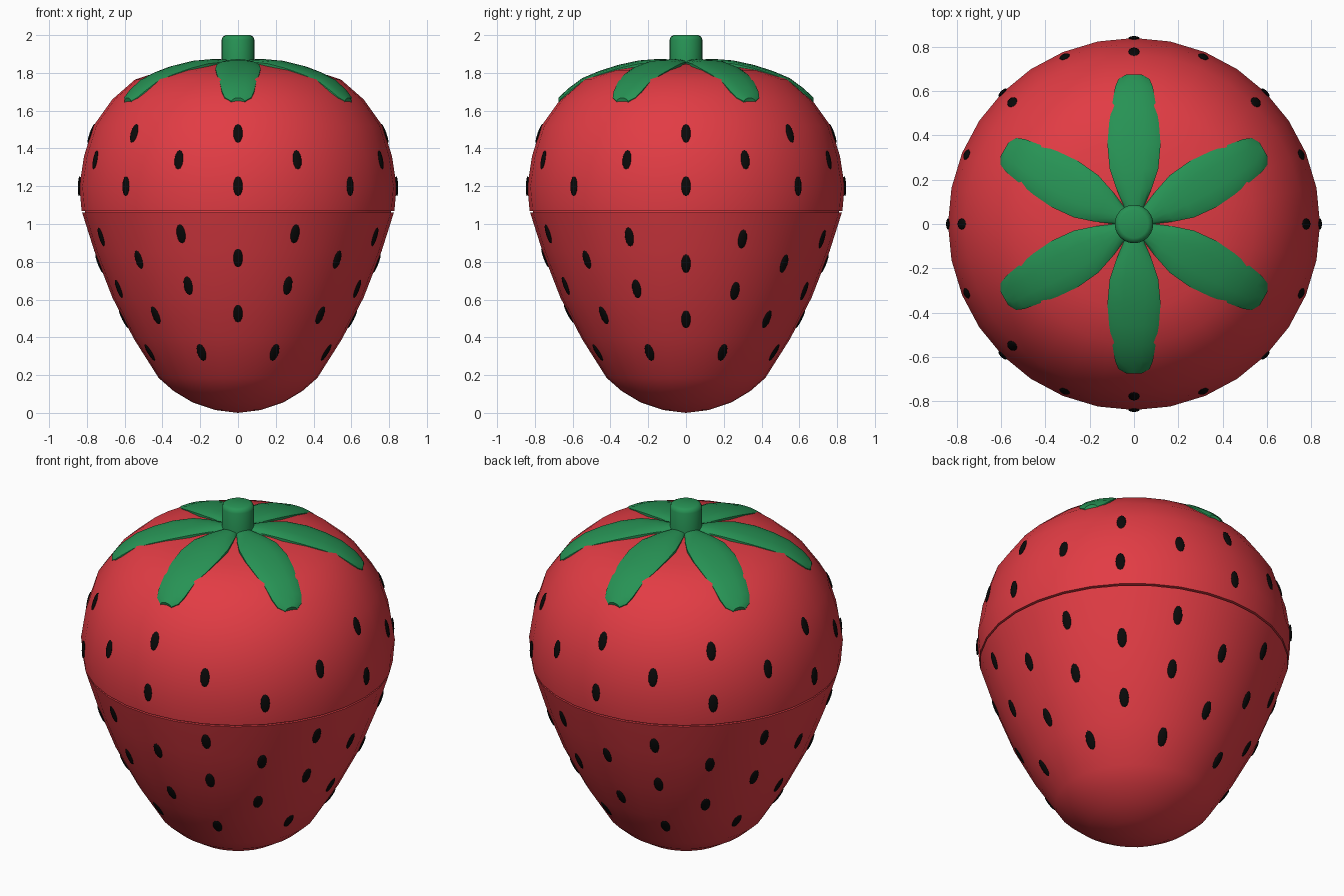
import bpy, bmesh, math
from mathutils import Matrix, Vector

if "Cube" in bpy.data.objects:
    bpy.data.objects.remove(bpy.data.objects["Cube"])


def material(name, rgb):
    m = bpy.data.materials.new(name)
    m.diffuse_color = (*rgb, 1)
    m.use_nodes = True
    m.node_tree.nodes["Principled BSDF"].inputs["Base Color"].default_value = m.diffuse_color
    return m


RED = material("berry red", (0.76, 0.045, 0.058))
GREEN = material("leaf green", (0.02, 0.29, 0.09))
BLACK = material("seed black", (0.003, 0.003, 0.003))


def finish(bm, name, mat, angle=35):
    bmesh.ops.recalc_face_normals(bm, faces=bm.faces)
    me = bpy.data.meshes.new(name)
    bm.to_mesh(me)
    bm.free()
    me.materials.append(mat)
    ob = bpy.data.objects.new(name, me)
    bpy.context.collection.objects.link(ob)
    bpy.ops.object.select_all(action='DESELECT')
    ob.select_set(True)
    bpy.context.view_layer.objects.active = ob
    bpy.ops.object.shade_smooth_by_angle(angle=math.radians(angle))
    return ob


def lathe(name, profile, mat, n=32, angle=35):
    bm = bmesh.new()
    rings = []
    for r, z in profile:
        if r == 0:
            rings.append([bm.verts.new((0, 0, z))] * n)
        else:
            rings.append([bm.verts.new((r * math.cos(2 * math.pi * i / n),
                                        r * math.sin(2 * math.pi * i / n), z)) for i in range(n)])
    for a, b in zip(rings, rings[1:]):
        for i in range(n):
            j = (i + 1) % n
            vs = list(dict.fromkeys((a[i], a[j], b[j], b[i])))
            bm.faces.new(vs)
    return finish(bm, name, mat, angle)


# Berry body: lower half with a hidden lip, and lid
lower = [(0.12, 0.015), (0.24, 0.055), (0.34, 0.115), (0.42, 0.185), (0.55, 0.39),
         (0.665, 0.61), (0.76, 0.855), (0.825, 1.06)]
upper = [(0.828, 1.07), (0.84, 1.2), (0.815, 1.36), (0.765, 1.52), (0.665, 1.66),
         (0.545, 1.765), (0.39, 1.815), (0.2, 1.845)]
lathe("lower_half", [(0, 0)] + lower + [(0.81, 1.06), (0.81, 1.09), (0, 1.09)], RED)
lathe("lid", [(0, 1.07)] + upper + [(0, 1.855)], RED)

# Seeds: thin flush ovals in staggered rings of eight
outline = lower + upper


def surface(z):
    for (r0, z0), (r1, z1) in zip(outline, outline[1:]):
        if z0 <= z <= z1:
            t = (z - z0) / (z1 - z0)
            return r0 + (r1 - r0) * t
    return 0


bm = bmesh.new()
rows = [1.48, 1.34, 1.2, 0.92, 0.79, 0.645, 0.495, 0.32]
for k, z in enumerate(rows):
    for i in range(8):
        a = math.pi / 4 * (i + 0.5 * (k % 2))
        if k == 0 and i == 7:
            continue
        zz = z + (0.03 * max(0, -math.sin(a)) if 0.4 < z < 1 else 0)
        r = surface(zz)
        out = Vector((math.cos(a), math.sin(a), 0))
        up = (out * (surface(zz + 0.05) - surface(zz - 0.05)) + Vector((0, 0, 0.1))).normalized()
        side = Vector((-math.sin(a), math.cos(a), 0))
        nor = side.cross(up)
        mat = Matrix((side, up, nor)).transposed().to_4x4()
        mat.translation = out * r + Vector((0, 0, zz))
        bmesh.ops.create_uvsphere(bm, u_segments=12, v_segments=8, radius=1,
                                  matrix=mat @ Matrix.Diagonal((0.025, 0.053, 0.008, 1)))
finish(bm, "seeds", BLACK, 60)

# Leaves: six curved blades (distance, half width, top height)
blade = [(0.03, 0.03, 1.868), (0.09, 0.05, 1.872), (0.16, 0.08, 1.873), (0.25, 0.11, 1.866),
         (0.36, 0.12, 1.842), (0.46, 0.112, 1.81), (0.55, 0.097, 1.772),
         (0.62, 0.085, 1.72), (0.655, 0.07, 1.688), (0.675, 0.035, 1.668)]
across = [-1, -0.8, -0.4, 0, 0.4, 0.8, 1]
drop = [0.018, 0.008, 0.002, 0, 0.002, 0.008, 0.018]
for k in range(6):
    rot = Matrix.Rotation(math.radians(60 * k), 3, 'Z')
    bm = bmesh.new()
    layers = []
    for depth in (0, 0.035):
        layers.append([[bm.verts.new(rot @ Vector((w * s, -(d - depth * 0.3 * (d > 0.4)),
                                                   z - depth - (drop[c] if depth == 0 else 0.004))))
                        for c, s in enumerate(across)] for d, w, z in blade])
    top, bot = layers
    n, m = len(blade), len(across)
    for g in (top, bot):
        for i in range(n - 1):
            for j in range(m - 1):
                bm.faces.new((g[i][j], g[i + 1][j], g[i + 1][j + 1], g[i][j + 1]))
    rim = [(i, 0) for i in range(n)] + [(n - 1, j) for j in range(1, m)] + \
          [(i, m - 1) for i in range(n - 2, -1, -1)] + [(0, j) for j in range(m - 2, 0, -1)]
    for p, q in zip(rim, rim[1:] + rim[:1]):
        bm.faces.new((top[p[0]][p[1]], top[q[0]][q[1]], bot[q[0]][q[1]], bot[p[0]][p[1]]))
    finish(bm, f"leaf_{k + 1}", GREEN, 40)

# Stem with a rounded top edge
lathe("stem", [(0, 1.82), (0.087, 1.82), (0.087, 1.975), (0.08, 1.992), (0.064, 2.0), (0, 2.0)],
      GREEN, 24, 50)
